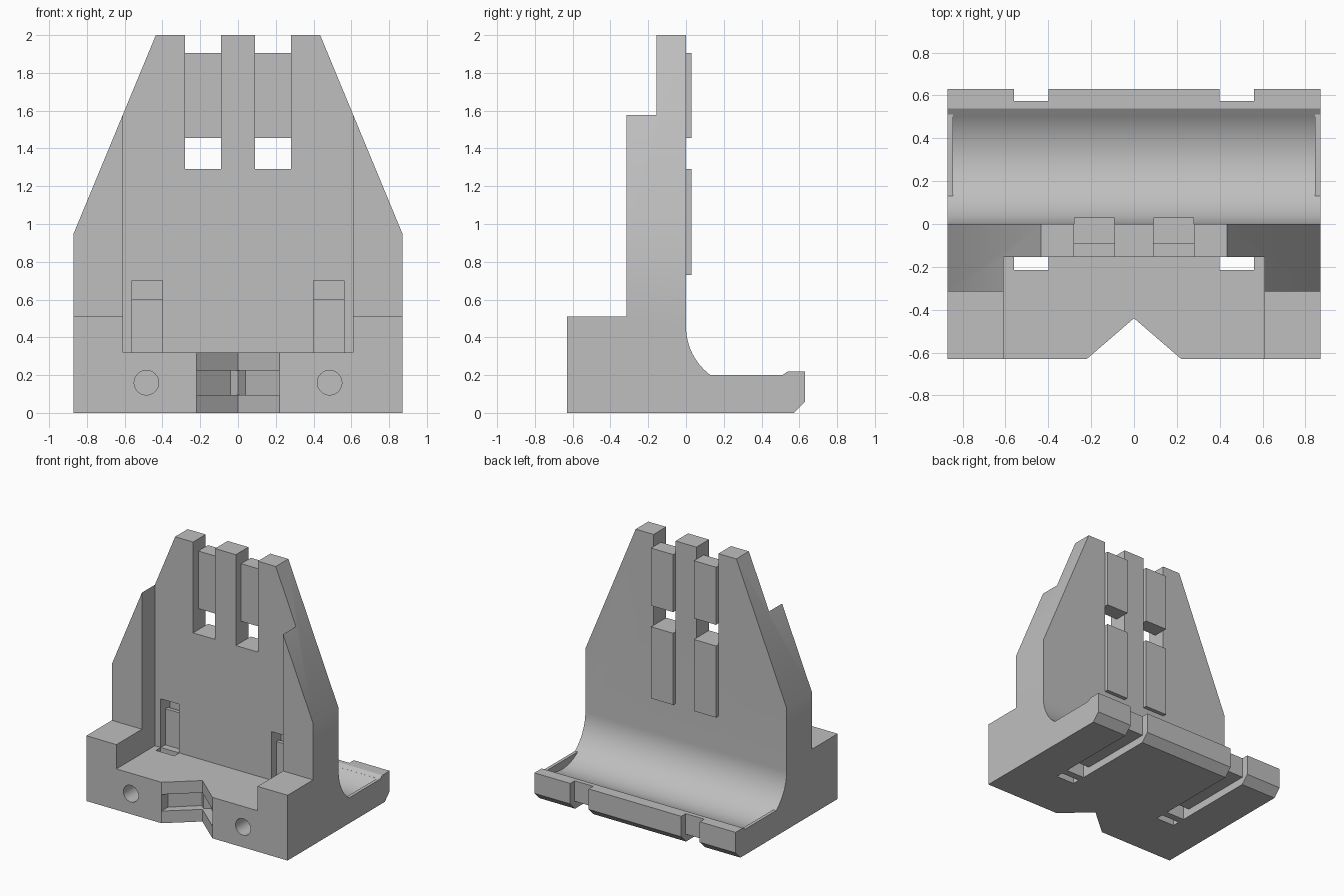
import bpy, bmesh, math

old = bpy.data.objects.get("Cube")
if old:
    bpy.data.objects.remove(old, do_unlink=True)

grey = bpy.data.materials.new("plain_grey")
grey.use_nodes = True
colour = (0.52, 0.52, 0.52, 1)
grey.diffuse_color = colour
grey.node_tree.nodes["Principled BSDF"].inputs["Base Color"].default_value = colour


def prism(name, points, axis, lo, hi):
    """Extrude a 2D outline along an axis: x uses (y, z), y uses (x, z), z uses (x, y)."""
    place = {"x": lambda a, b, t: (t, a, b),
             "y": lambda a, b, t: (a, t, b),
             "z": lambda a, b, t: (a, b, t)}[axis]
    bm = bmesh.new()
    ends = [[bm.verts.new(place(a, b, t)) for a, b in points] for t in (lo, hi)]
    bm.faces.new(ends[0])
    bm.faces.new(ends[1])
    n = len(points)
    for i in range(n):
        j = (i + 1) % n
        bm.faces.new((ends[0][i], ends[0][j], ends[1][j], ends[1][i]))
    bmesh.ops.recalc_face_normals(bm, faces=bm.faces)
    mesh = bpy.data.meshes.new(name)
    bm.to_mesh(mesh)
    bm.free()
    mesh.materials.append(grey)
    obj = bpy.data.objects.new(name, mesh)
    bpy.context.collection.objects.link(obj)
    return obj


def box(name, x, y, z):
    return prism(name, [(x[0], y[0]), (x[1], y[0]), (x[1], y[1]), (x[0], y[1])], "z", *z)


def combine(target, tool, operation="DIFFERENCE"):
    """Apply a boolean and discard the tool."""
    mod = target.modifiers.new("cut", "BOOLEAN")
    mod.object, mod.operation, mod.solver = tool, operation, "EXACT"
    bpy.context.view_layer.objects.active = target
    bpy.ops.object.modifier_apply(modifier=mod.name)
    bpy.data.objects.remove(tool, do_unlink=True)


def cut_box(x, y, z):
    combine(body, box("cutter", x, y, z))


def arc(start, end, steps):
    """Points on the trough circle between two angles in radians."""
    cy, cz, r = 0.32, 0.457, 0.32
    return [(cy + r * math.cos(start + (end - start) * i / steps),
             cz + r * math.sin(start + (end - start) * i / steps)) for i in range(steps + 1)]


# Side profile of the whole bracket, trimmed by the front outline
dip = math.acos(-0.19 / 0.32)
profile = [(-0.63, 0), (0.57, 0), (0.63, 0.06), (0.63, 0.22), (0.54, 0.22), (0.51, 0.2)]
profile += arc(2 * math.pi - dip, math.pi, 12)
profile += [(0, 2.2), (-0.315, 2.2), (-0.315, 0.51), (-0.63, 0.51)]
body = prism("bracket_body", profile, "x", -1, 1)
outline = [(-0.87, -1), (0.87, -1), (0.87, 0.95), (0.435, 2), (-0.435, 2), (-0.87, 0.95)]
combine(body, prism("outline", outline, "y", -1, 1), "INTERSECT")

# Front recess between the side wings
cut_box((-0.61, 0.61), (-1, -0.155), (0.32, 2.5))

# Rounded trough in the rear shelf, stopping short of both ends
trough = arc(2 * math.pi - dip, math.pi + dip, 1)
trough = arc(2 * math.pi - dip, math.pi + (math.pi - (math.pi - dip)), 24)
trough = arc(2 * math.pi - dip, 2 * math.pi - (math.pi - dip), 24)
trough += [(0.51, 0.3), (0.13, 0.3)]
combine(body, prism("trough", trough, "x", -0.845, 0.845))

# V notch in the front edge with an inner groove
combine(body, prism("notch", [(-0.255, -0.66), (0, -0.44), (0.255, -0.66)], "z", -1, 0.5))
groove = [(-0.22, -0.66), (-0.22, -0.55), (-0.04, -0.39), (0, -0.425),
          (0.04, -0.39), (0.22, -0.55), (0.22, -0.66)]
combine(body, prism("groove", groove, "z", 0.095, 0.225))

for side in (-1, 1):
    def span(a, b):
        return tuple(sorted((side * a, side * b)))

    # Top slot with a rear guide tab in it, and a lower guide tab
    slot = span(0.09, 0.28)
    cut_box(slot, (-0.5, 0.5), (1.29, 2.5))
    upper = box("upper_guide_tab", slot, (-0.09, 0.03), (1.455, 1.905))
    lower = box("lower_guide_tab", slot, (-0.02, 0.03), (0.73, 1.29))

    # Strap path: floor hole, wall slot, hidden channel, underside groove, rear notch
    strap = span(0.4, 0.56)
    cut_box(strap, (-0.215, -0.155), (-1, 0.4))
    cut_box(strap, (-0.2, -0.095), (0.32, 0.7))
    cut_box(strap, (-0.1, -0.04), (-0.5, 0.7))
    cut_box(strap, (-0.045, 0.8), (-0.5, 0.06))
    cut_box(strap, (0.575, 0.9), (-0.6, 0.5))
    # Block left standing between the wall slot and the hidden channel
    box("strap_block", strap, (-0.095, -0.065), (0.3, 0.6))

    # Round screw hole in the front face
    ring = [(side * 0.485 + 0.065 * math.cos(i * math.tau / 32),
             0.16 + 0.065 * math.sin(i * math.tau / 32)) for i in range(32)]
    combine(body, prism("screw_hole", ring, "y", -0.8, -0.3))

bpy.ops.object.select_all(action="DESELECT")
body.select_set(True)
bpy.context.view_layer.objects.active = body
bpy.ops.object.shade_smooth_by_angle(angle=math.radians(25))
